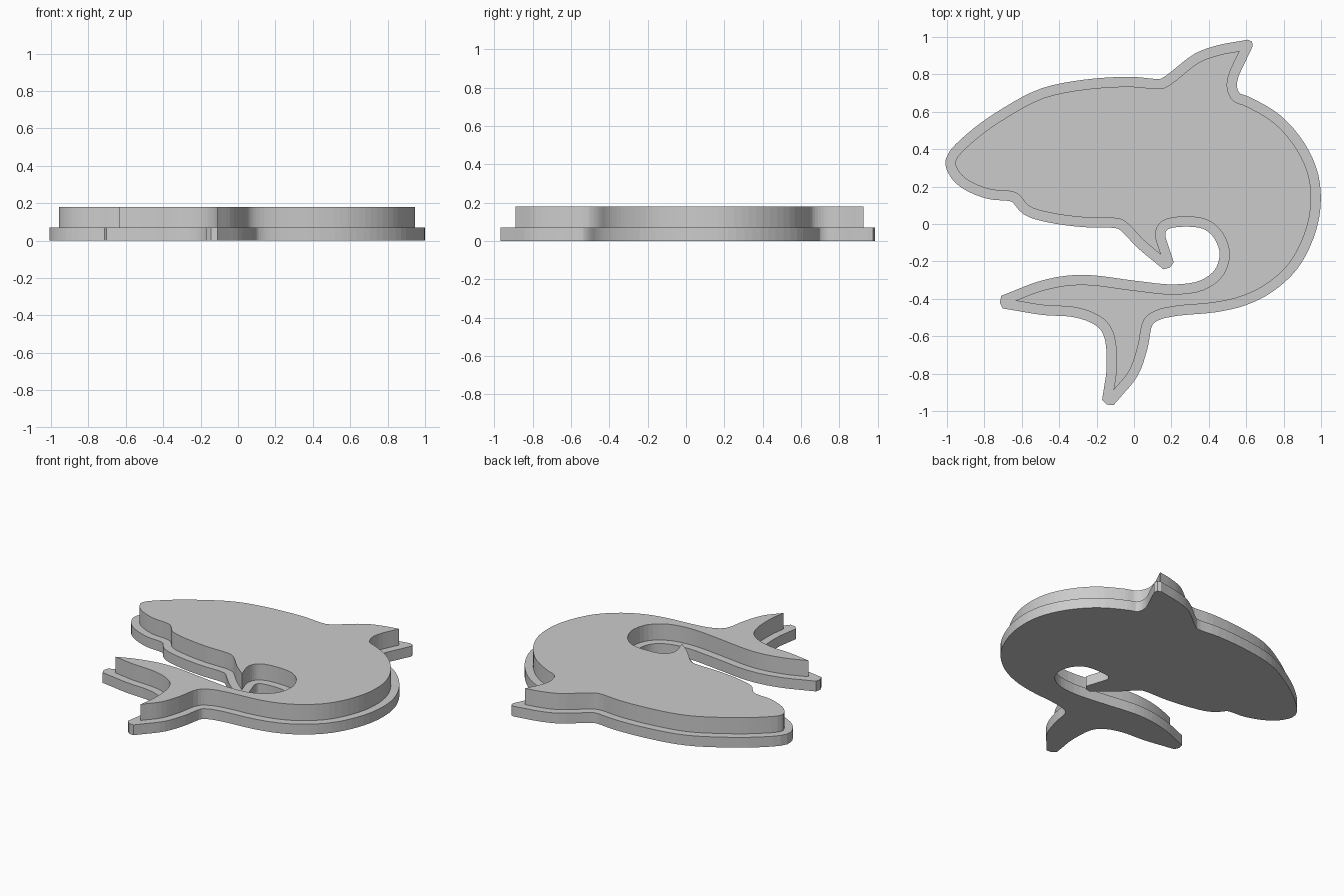
import bpy
import bmesh
from mathutils import Vector

cube = bpy.data.objects.get("Cube")
if cube:
    bpy.data.objects.remove(cube, do_unlink=True)

RIM = 0.052        # width of the ledge around the body
TIP_REACH = 0.083  # how far the ledge extends past a pointed tip
STEPS = 4          # curve subdivisions per control point

# Clockwise outline of the body; each run starts at a sharp tip
back_and_belly = [
    (.565, .925), (.505, .79), (.5, .72), (.53, .66), (.6, .63), (.75, .54),
    (.87, .4), (.935, .25), (.945, .09), (.91, -.06), (.83, -.21),
    (.71, -.32), (.58, -.385), (.43, -.42), (.22, -.44), (.115, -.465),
    (.055, -.51), (.02, -.66), (-.025, -.785)]
tail_notch = [
    (-.11, -.89), (-.095, -.78), (-.105, -.605), (-.145, -.525),
    (-.22, -.475), (-.325, -.445), (-.48, -.435)]
inner_curl = [
    (-.635, -.41), (-.505, -.36), (-.37, -.33), (-.24, -.325), (0, -.355),
    (.215, -.375), (.375, -.35), (.475, -.275), (.51, -.165), (.49, -.08),
    (.44, -.01), (.365, .03), (.19, .03), (.135, 0), (.115, -.055)]
head_and_fin = [
    (.145, -.165), (.055, -.09), (-.05, .015), (-.095, .03), (-.265, .035),
    (-.45, .06), (-.56, .095), (-.62, .16), (-.665, .175), (-.77, .185),
    (-.89, .235), (-.94, .285), (-.955, .335), (-.85, .45), (-.665, .58),
    (-.48, .675), (-.26, .72), (-.02, .735), (.15, .725), (.2, .75),
    (.35, .865), (.46, .905)]


def smooth_run(run, end):
    """Centripetal-style spline through one run, without its last point."""
    pts = [Vector(p) for p in run] + [Vector(end)]
    pts = [2 * pts[0] - pts[1]] + pts + [2 * pts[-1] - pts[-2]]
    result = []
    for a, b, c, d in zip(pts, pts[1:], pts[2:], pts[3:]):
        la, lb, lc = (max((q - p).length, 1e-6) ** 0.5
                      for p, q in ((a, b), (b, c), (c, d)))
        # tangents weighted by spacing keep uneven points free of loops
        m1 = (c - b) + lb * ((b - a) / la - (c - a) / (la + lb))
        m2 = (c - b) + lb * ((d - c) / lc - (d - b) / (lb + lc))
        for i in range(STEPS):
            t = i / STEPS
            s = 1 - t
            result.append(b * (s * s * (1 + 2 * t)) + m1 * (t * s * s)
                          + c * (t * t * (3 - 2 * t)) - m2 * (t * t * s))
    return result


def widen(outline, tips):
    """Offset the outline outward, with blunt caps on the sharp tips."""
    grown = []
    for i, p in enumerate(outline):
        before = (p - outline[i - 1]).normalized()
        after = (outline[(i + 1) % len(outline)] - p).normalized()
        n1 = Vector((-before.y, before.x))
        n2 = Vector((-after.y, after.x))
        out = (n1 + n2).normalized()
        if i in tips:
            shoulder = TIP_REACH - 0.012
            s1 = (shoulder - RIM * n1.dot(out)) / before.dot(out)
            s2 = (shoulder - RIM * n2.dot(out)) / -after.dot(out)
            grown += [p + n1 * RIM + before * s1, p + out * TIP_REACH,
                      p + n2 * RIM - after * s2]
        else:
            grown.append(p + out * RIM / max(out.dot(n1), 0.7))
    # drop points that fold over in tight hollows
    return [g for g in grown
            if min((g - p).length for p in outline) > RIM * 0.97]


def slab(name, outline, bottom, top, material):
    """Extrude a closed outline into a flat-sided plate."""
    bm = bmesh.new()
    face = bm.faces.new([bm.verts.new((p.x, p.y, bottom)) for p in outline])
    raised = bmesh.ops.extrude_face_region(bm, geom=[face], use_keep_orig=True)
    verts = [v for v in raised["geom"] if isinstance(v, bmesh.types.BMVert)]
    bmesh.ops.translate(bm, verts=verts, vec=(0, 0, top - bottom))
    bmesh.ops.recalc_face_normals(bm, faces=bm.faces)
    caps = [f for f in bm.faces if len(f.verts) > 4]
    bmesh.ops.triangulate(bm, faces=caps)
    mesh = bpy.data.meshes.new(name)
    bm.to_mesh(mesh)
    bm.free()
    mesh.materials.append(material)
    obj = bpy.data.objects.new(name, mesh)
    bpy.context.collection.objects.link(obj)
    return obj


# Single plain grey
grey = bpy.data.materials.new("plain grey")
grey.use_nodes = True
grey.diffuse_color = (0.6, 0.6, 0.6, 1)
grey.node_tree.nodes["Principled BSDF"].inputs["Base Color"].default_value = grey.diffuse_color

# Join the runs into one loop and remember where the tips fall
runs = [back_and_belly, tail_notch, inner_curl, head_and_fin]
outline, tips = [], set()
for i, run in enumerate(runs):
    tips.add(len(outline))
    outline += smooth_run(run, runs[(i + 1) % len(runs)][0])

# Wide base plate with the narrower body standing on it
slab("base_plate", widen(outline, tips), 0, 0.07, grey)
slab("whale_body", outline, 0.07, 0.18, grey)
